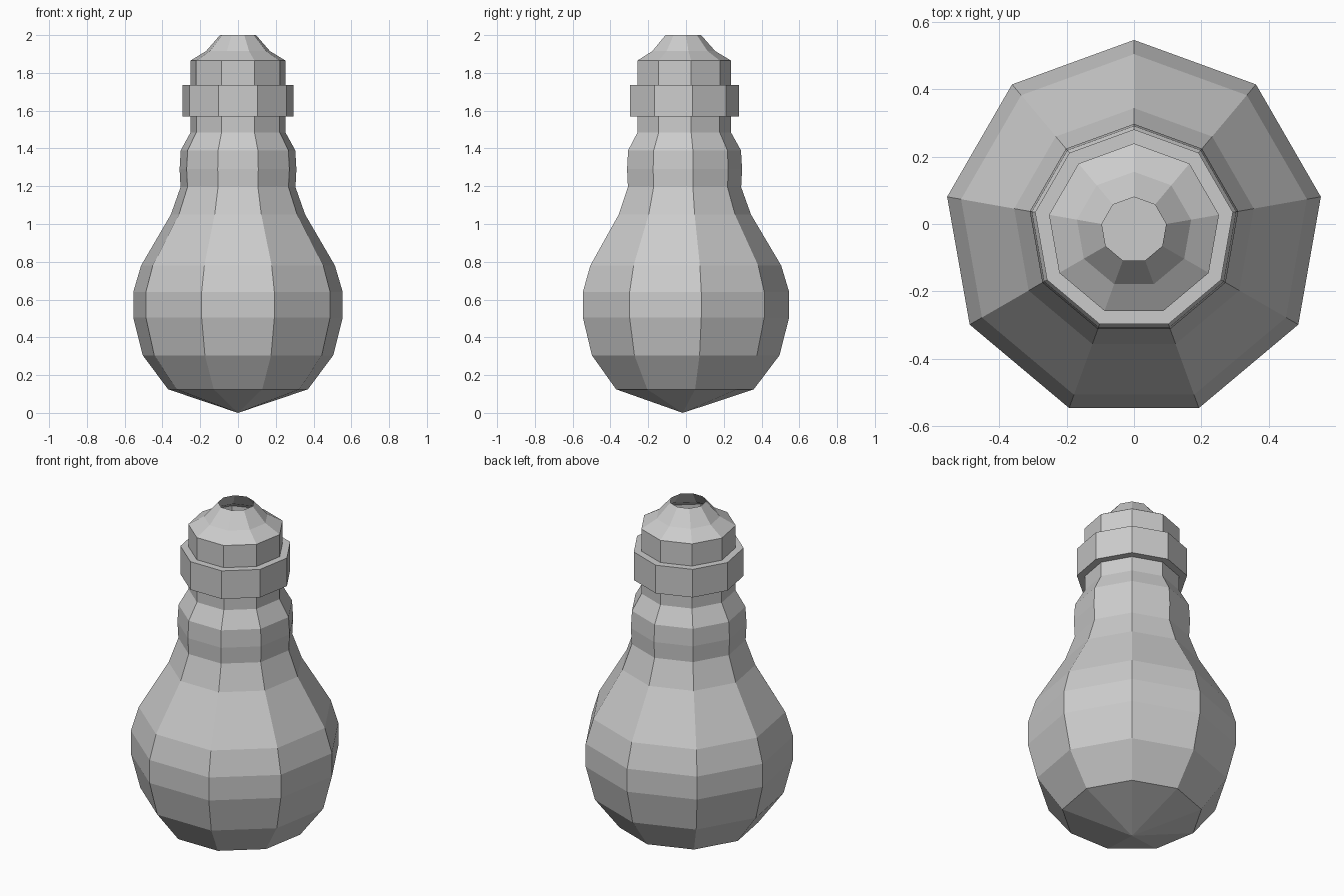
import bpy, bmesh
from math import cos, sin, radians

if "Cube" in bpy.data.objects:
    bpy.data.objects.remove(bpy.data.objects["Cube"])

SIDES = 9
AXIS_Y = -0.017   # puts the odd-sided outline's bounds on y = 0


def lathe(name, profile, cap_bottom=False, cap_top=False):
    """Spin (radius, z) points into a flat-faced nine-sided part."""
    bm = bmesh.new()
    rings = []
    for r, z in profile:
        if r == 0:
            rings.append([bm.verts.new((0, AXIS_Y, z))] * SIDES)
        else:
            angles = [radians(90 + 360 / SIDES * i) for i in range(SIDES)]
            rings.append([bm.verts.new((r * cos(a), AXIS_Y + r * sin(a), z))
                          for a in angles])
    for low, high in zip(rings, rings[1:]):
        for i in range(SIDES):
            j = (i + 1) % SIDES
            corners = [low[i], low[j], high[j], high[i]]
            bm.faces.new(list(dict.fromkeys(corners)))
    if cap_bottom:
        bm.faces.new(rings[0][::-1])
    if cap_top:
        bm.faces.new(rings[-1])
    mesh = bpy.data.meshes.new(name)
    bm.to_mesh(mesh)
    bm.free()
    obj = bpy.data.objects.new(name, mesh)
    bpy.context.collection.objects.link(obj)
    return obj


# Glass bulb with bulged neck
lathe("glass_bulb", [
    (0, 0), (0.376, 0.125), (0.512, 0.305), (0.563, 0.505), (0.563, 0.64),
    (0.521, 0.78), (0.361, 1.05), (0.309, 1.195), (0.314, 1.29),
    (0.308, 1.39), (0.255, 1.485), (0.255, 1.57)])

# Wide collar, closed at both ends
lathe("collar", [(0.298, 1.57), (0.298, 1.735)], cap_bottom=True, cap_top=True)

# Tapered end cap, open at the top
lathe("end_cap", [(0.256, 1.735), (0.256, 1.865), (0.172, 1.915), (0.097, 2.0)])
